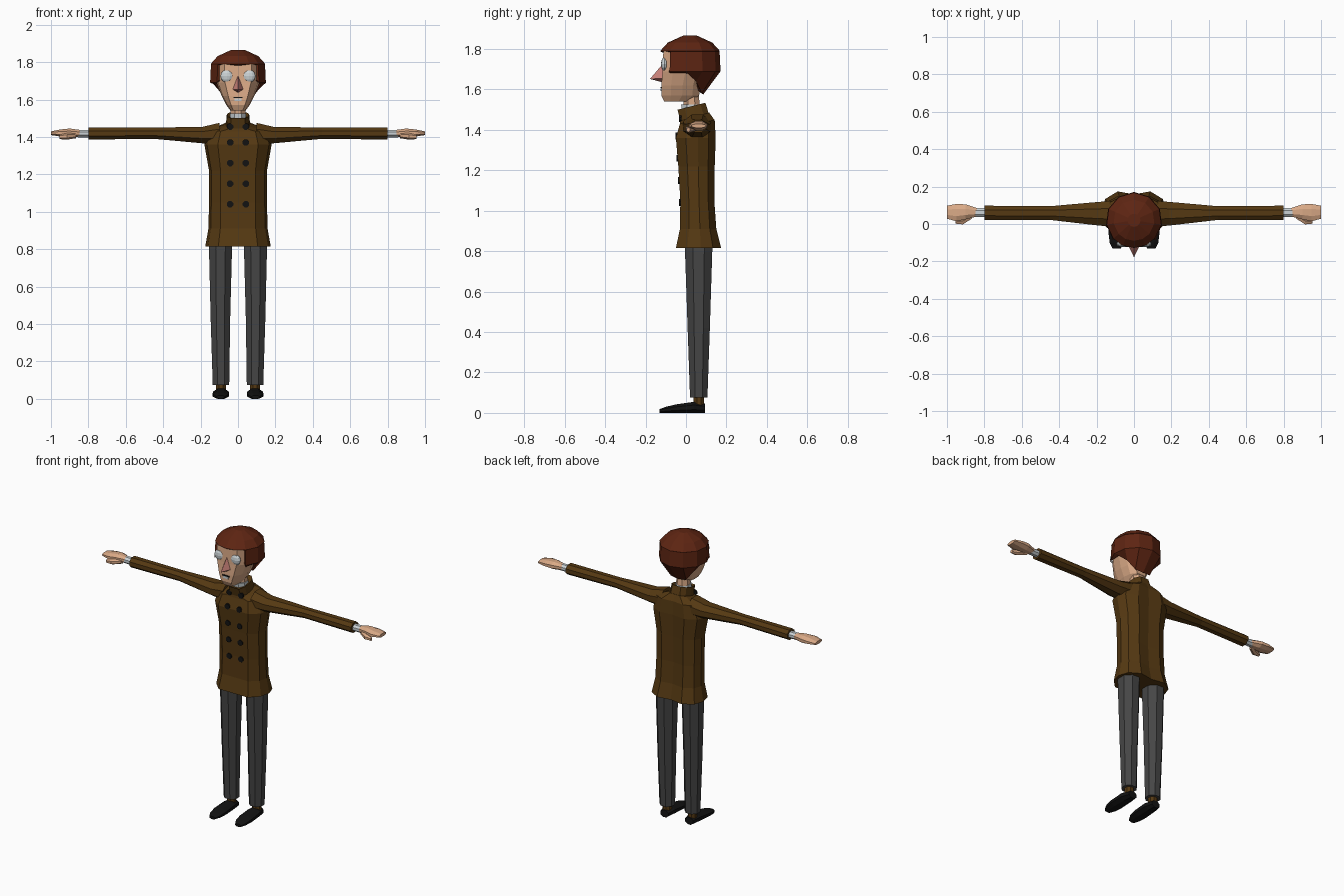
import bpy, bmesh
from math import sin, cos, pi, radians
from mathutils import Vector

cube = bpy.data.objects.get("Cube")
if cube:
    bpy.data.objects.remove(cube)


def material(name, r, g, b):
    m = bpy.data.materials.new(name)
    m.use_nodes = True
    m.diffuse_color = (r, g, b, 1)
    bsdf = m.node_tree.nodes["Principled BSDF"]
    bsdf.inputs["Base Color"].default_value = (r, g, b, 1)
    bsdf.inputs["Roughness"].default_value = 0.9
    return m


COAT = material("coat brown", 0.09, 0.04, 0.006)
HAIR = material("hair auburn", 0.11, 0.018, 0.006)
GREY = material("trouser grey", 0.06, 0.06, 0.06)
SKIN = material("skin tan", 0.70, 0.40, 0.24)
NOSE = material("nose pink", 0.58, 0.22, 0.19)
PALE = material("pale grey", 0.60, 0.65, 0.67)
BLACK = material("black", 0.006, 0.006, 0.006)


def finish(name, bm, mat, mirror=False):
    mesh = bpy.data.meshes.new(name)
    bm.to_mesh(mesh)
    bm.free()
    mesh.materials.append(mat)
    ob = bpy.data.objects.new(name, mesh)
    bpy.context.collection.objects.link(ob)
    if mirror:
        ob.modifiers.new("Mirror", 'MIRROR')
    return ob


def loft(name, rings, mat, mirror=False, closed=True):
    """Skin a list of equal-length rings; closed lofts get end caps."""
    bm = bmesh.new()
    rows = [[bm.verts.new(p) for p in ring] for ring in rings]
    n = len(rows[0])
    for a, b in zip(rows, rows[1:]):
        for i in range(n if closed else n - 1):
            j = (i + 1) % n
            bm.faces.new((a[i], a[j], b[j], b[i]))
    if closed:
        bm.faces.new(rows[0])
        bm.faces.new(rows[-1])
    bmesh.ops.remove_doubles(bm, verts=bm.verts, dist=0.0002)
    bmesh.ops.recalc_face_normals(bm, faces=bm.faces)
    return finish(name, bm, mat, mirror)


def oval(axis, t, a0, a1, b0, b1, n=8):
    """Polygon ring filling the given bounds, square to one axis."""
    pts = []
    for i in range(n):
        ang = (i + 0.5) * 2 * pi / n
        k = 1 / cos(pi / n)
        p = [(a0 + a1) / 2 + k * cos(ang) * (a1 - a0) / 2,
             (b0 + b1) / 2 + k * sin(ang) * (b1 - b0) / 2]
        p.insert("xyz".index(axis), t)
        pts.append(Vector(p))
    return pts


def tube(name, axis, rows, mat, mirror=True, n=8):
    return loft(name, [oval(axis, *row, n) for row in rows], mat, mirror)


def body_ring(z, w, f, b, notch=0.0, tilt=0.0):
    """Symmetrical ring: flat front, rounded sides, optional back groove."""
    d = b - f
    half = [(0.6 * w, f), (0.92 * w, f + 0.25 * d), (w, f + 0.55 * d),
            (0.88 * w, f + 0.82 * d), (0.5 * w, b)]
    pts = half + [(0, b - notch)] + [(-x, y) for x, y in reversed(half)]
    return [Vector((x, y, z + tilt * (y - f))) for x, y in pts]


# Coat, from hem to neck: height, half width, front, back, groove, tilt
coat = [(0.815, 0.175, -0.05, 0.174, 0.015, 0), (0.91, 0.158, -0.03, 0.15, 0.012, 0),
        (1.05, 0.155, -0.028, 0.14, 0.01, 0), (1.22, 0.155, -0.038, 0.142, 0.01, 0),
        (1.36, 0.18, -0.05, 0.147, 0.01, 0), (1.43, 0.155, -0.03, 0.142, 0.01, 0.1),
        (1.445, 0.07, -0.028, 0.115, 0, 0.28)]
loft("coat", [body_ring(*row) for row in coat], COAT)
collar = [(1.44, 0.065, -0.027, 0.113, 0, 0.28), (1.50, 0.06, -0.042, 0.096, 0, 0.25),
          (1.495, 0.045, -0.03, 0.08, 0, 0.25)]
loft("coat_collar", [body_ring(*row) for row in collar], COAT)

# Sleeves, cuffs and hands
tube("sleeve", 'x', [(0.10, -0.015, 0.125, 1.36, 1.475), (0.19, -0.008, 0.118, 1.366, 1.454),
                     (0.45, 0.022, 0.095, 1.39, 1.45), (0.80, 0.022, 0.098, 1.386, 1.45)], COAT)
tube("shirt_cuff", 'x', [(0.78, 0.038, 0.085, 1.397, 1.438), (0.855, 0.038, 0.085, 1.397, 1.438)], PALE)
tube("hand", 'x', [(0.84, 0.04, 0.085, 1.40, 1.437), (0.90, 0.025, 0.105, 1.397, 1.445),
                   (0.95, 0.015, 0.107, 1.402, 1.44), (1.0, 0.028, 0.098, 1.41, 1.43)], SKIN)
tube("thumb", 'x', [(0.865, 0.03, 0.06, 1.395, 1.42), (0.915, -0.002, 0.035, 1.388, 1.418),
                    (0.955, 0.002, 0.02, 1.39, 1.41)], SKIN, n=6)

# Trousers, socks and shoes
tube("trouser_leg", 'z', [(0.90, 0.03, 0.15, -0.005, 0.13), (0.80, 0.032, 0.155, -0.005, 0.13),
                          (0.42, 0.042, 0.146, 0.008, 0.118), (0.075, 0.047, 0.135, 0.02, 0.106)], GREY)
tube("sock", 'z', [(0.09, 0.065, 0.118, 0.038, 0.09), (0.035, 0.065, 0.118, 0.038, 0.09)], COAT)
tube("shoe", 'y', [(0.095, 0.06, 0.118, 0, 0.045), (0.04, 0.05, 0.132, 0, 0.055),
                   (-0.05, 0.048, 0.136, 0, 0.042), (-0.10, 0.055, 0.13, 0, 0.03),
                   (-0.132, 0.072, 0.115, 0, 0.018)], BLACK)

# Neck and shirt collar
tube("neck", 'z', [(1.46, -0.04, 0.04, -0.005, 0.075), (1.60, -0.04, 0.04, -0.02, 0.06)], SKIN, False)
tube("shirt_collar", 'z', [(1.47, -0.044, 0.044, -0.018, 0.08),
                           (1.525, -0.044, 0.044, -0.024, 0.07)], PALE, False)

# Head, from chin to crown
head = [(1.54, 0.04, -0.108, 0.02), (1.57, 0.062, -0.122, 0.065), (1.62, 0.088, -0.122, 0.07),
        (1.69, 0.115, -0.116, 0.09), (1.79, 0.12, -0.112, 0.11)]
loft("head", [body_ring(*row) for row in head], SKIN)

# Nose, drawn to a point
nose_base = [Vector(p) for p in ((0, -0.112, 1.73), (0.03, -0.115, 1.655),
                                 (0, -0.115, 1.635), (-0.03, -0.115, 1.655))]
loft("nose", [nose_base, [Vector((0, -0.178, 1.652))] * 4], NOSE)

# Eyes
bm = bmesh.new()
bmesh.ops.create_uvsphere(bm, u_segments=12, v_segments=6, radius=0.034)
bmesh.ops.scale(bm, vec=(1, 0.5, 1), verts=bm.verts)
bmesh.ops.translate(bm, vec=(0.06, -0.107, 1.725), verts=bm.verts)
finish("eye", bm, PALE, True)


def plate(name, z, w, h, mat):
    bm = bmesh.new()
    bmesh.ops.create_cube(bm, size=1)
    bmesh.ops.scale(bm, vec=(w, 0.008, h), verts=bm.verts)
    bmesh.ops.translate(bm, vec=(0, -0.123, z), verts=bm.verts)
    finish(name, bm, mat)


# Mouth
plate("mouth_line", 1.61, 0.05, 0.006, BLACK)
plate("lower_lip", 1.599, 0.036, 0.014, PALE)

# Hair: crown dome, then side and back curtain tapering to the nape
CURTAIN = [48, 81, 114, 147, 180, 213, 246, 279, 312]


def hair_ring(z, r, angles, cy=0.02):
    return [Vector((r * sin(radians(a)), cy - r * cos(radians(a)), z)) for a in angles]


full = [-24, 0, 24] + CURTAIN
loft("hair_crown", [hair_ring(z, r, full) for z, r in
                    ((1.782, 0.135), (1.79, 0.148), (1.832, 0.11), (1.866, 0.035))], HAIR)
half_nape = [(0.115, -0.085, 1.683), (0.122, 0.01, 1.68), (0.095, 0.05, 1.64), (0.055, 0.078, 1.58)]
nape = half_nape + [(0, 0.085, 1.575)] + [(-x, y, z) for x, y, z in reversed(half_nape)]
curtain = loft("hair_curtain", [hair_ring(1.79, 0.146, CURTAIN), hair_ring(1.69, 0.151, CURTAIN),
                                [Vector(p) for p in nape]], HAIR, closed=False)
thick = curtain.modifiers.new("Thickness", 'SOLIDIFY')
thick.thickness = 0.025
# Thicken toward the head whichever way the sheet faces
side = curtain.data.polygons[0]
thick.offset = -1 if side.normal.dot(side.center - Vector((0, 0.02, side.center.z))) > 0 else 1


def coat_front(z):
    """Front surface of the coat at a height."""
    for a, b in zip(coat, coat[1:]):
        if a[0] <= z <= b[0]:
            return a[2] + (b[2] - a[2]) * (z - a[0]) / (b[0] - a[0])
    return coat[-1][2]


# Double row of coat buttons
for i, z in enumerate((1.04, 1.15, 1.26, 1.37, 1.455)):
    y = coat_front(z)
    r = 0.017
    tube(f"button_{i + 1}", 'y', [(y + 0.005, 0.042 - r, 0.042 + r, z - r, z + r),
                                  (y - 0.006, 0.042 - r, 0.042 + r, z - r, z + r)], BLACK)
